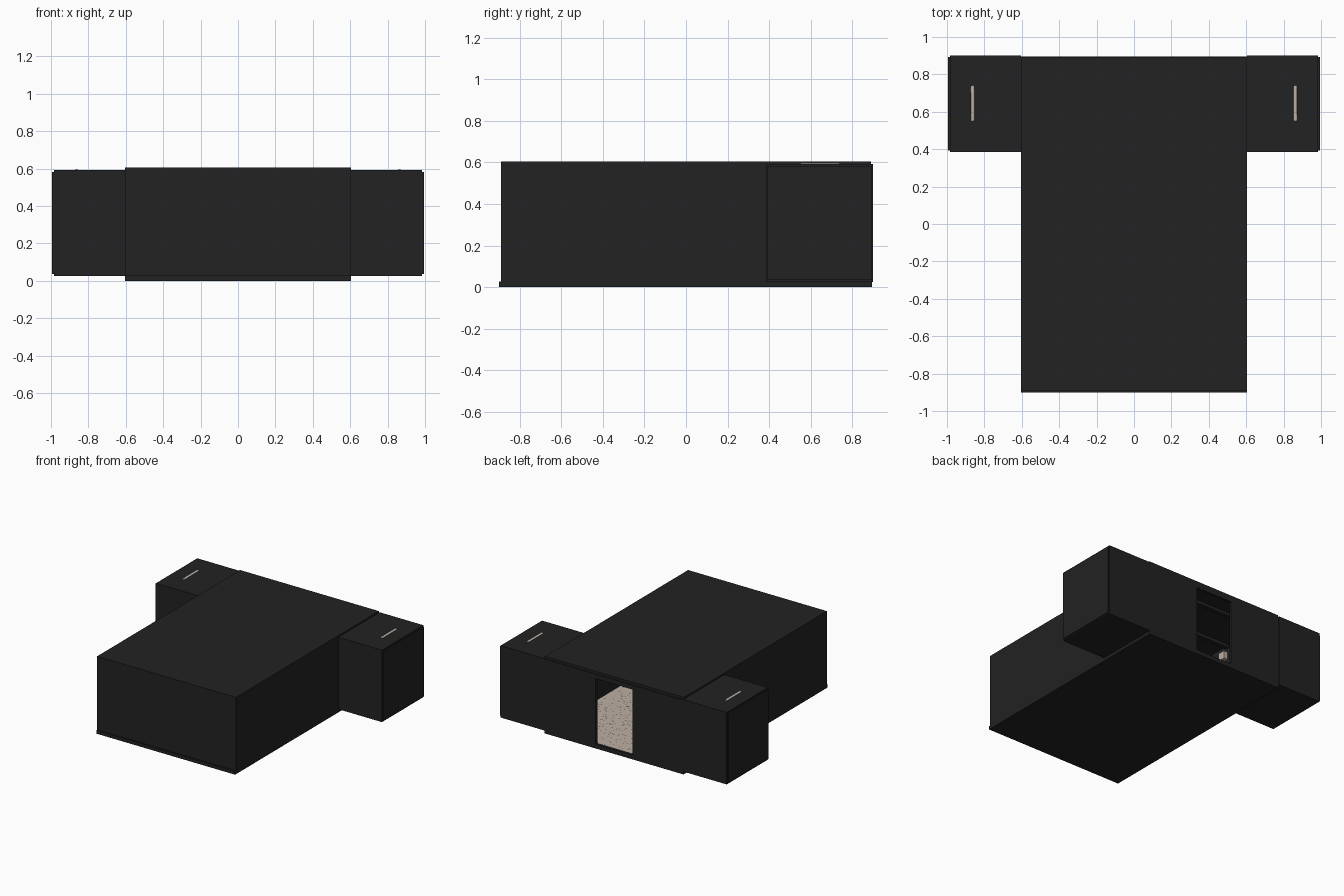
import bpy, bmesh, random
from mathutils import Matrix, Vector

if "Cube" in bpy.data.objects:
    bpy.data.objects.remove(bpy.data.objects["Cube"])

random.seed(4)


def material(name, rgb):
    m = bpy.data.materials.new(name)
    m.diffuse_color = (*rgb, 1)
    m.use_nodes = True
    m.node_tree.nodes["Principled BSDF"].inputs["Base Color"].default_value = m.diffuse_color
    return m


DARK = material("charcoal", (0.016, 0.016, 0.016))
BEIGE = material("warm beige", (0.50, 0.43, 0.37))
SPECK = material("speck brown", (0.10, 0.08, 0.07))


def finish(bm, name, mat):
    me = bpy.data.meshes.new(name)
    bm.to_mesh(me)
    bm.free()
    me.materials.append(mat)
    ob = bpy.data.objects.new(name, me)
    bpy.context.collection.objects.link(ob)
    return ob


def box(name, x, y, z, mat=DARK):
    """Box from (min, max) ranges."""
    bm = bmesh.new()
    size = [r[1] - r[0] for r in (x, y, z)]
    mid = [(r[0] + r[1]) / 2 for r in (x, y, z)]
    bmesh.ops.create_cube(bm, size=1, matrix=Matrix.Translation(mid) @ Matrix.Diagonal((*size, 1)))
    return finish(bm, name, mat)


def side_box(name, s, x, y, z, mat=DARK):
    """Box given for the right side, s = -1 puts it on the left."""
    return box(name, tuple(sorted((s * x[0], s * x[1]))), y, z, mat)


# main hall: base slab, carpet, roof, front wall
box("base_slab", (-.605, .605), (-.9, .895), (0, .027))
box("carpet", (-.585, .585), (-.875, .875), (.027, .031), BEIGE)
box("roof", (-.605, .605), (-.89, .89), (.585, .605))
box("front_wall", (-.605, .605), (-.89, -.87), (.027, .585))

# back wall around the doorway
box("back_wall_lintel", (-.16, .16), (.875, .895), (.55, .585))
box("door_sill", (-.16, .16), (.875, .895), (.027, .035))

for s, side in ((-1, "left"), (1, "right")):
    side_box(side + "_back_wall", s, (.16, .605), (.875, .895), (.027, .585))
    side_box(side + "_side_wall", s, (.585, .605), (-.87, .39), (.027, .585))
    # side alcove shell
    side_box(side + "_alcove_floor", s, (.605, .985), (.385, .9), (.025, .04))
    side_box(side + "_alcove_carpet", s, (.585, .98), (.405, .88), (.04, .043), BEIGE)
    side_box(side + "_alcove_roof", s, (.605, .985), (.385, .9), (.575, .592))
    side_box(side + "_alcove_front", s, (.605, .985), (.385, .402), (.04, .575))
    side_box(side + "_alcove_back", s, (.605, .985), (.883, .9), (.04, .575))
    side_box(side + "_alcove_end", s, (.98, .995), (.392, .893), (.035, .582))
    # ceiling lamp tube showing through the alcove roof
    bm = bmesh.new()
    bmesh.ops.create_uvsphere(bm, u_segments=16, v_segments=12, radius=.0135)
    for v in bm.verts:
        v.co.y += .087 if v.co.y > 0 else -.087
    bmesh.ops.translate(bm, verts=bm.verts, vec=Vector((s * .863, .645, .583)))
    finish(bm, side + "_lamp_tube", BEIGE)
    # wall lamp inside the hall
    side_box(side + "_wall_lamp", s, (.55, .585), (.29, .35), (.47, .53), BEIGE)

# ceiling beams
for i in range(5):
    y = -.7 + i * .35
    box("ceiling_beam", (-.585, .585), (y - .015, y + .015), (.56, .585))

# carpet specks
bm = bmesh.new()
for i in range(1500):
    c = Vector((random.uniform(-.57, .57), random.uniform(-.86, .86), .0322))
    bmesh.ops.create_grid(bm, x_segments=1, y_segments=1, size=.004, matrix=Matrix.Translation(c))
finish(bm, "carpet_specks", SPECK)
